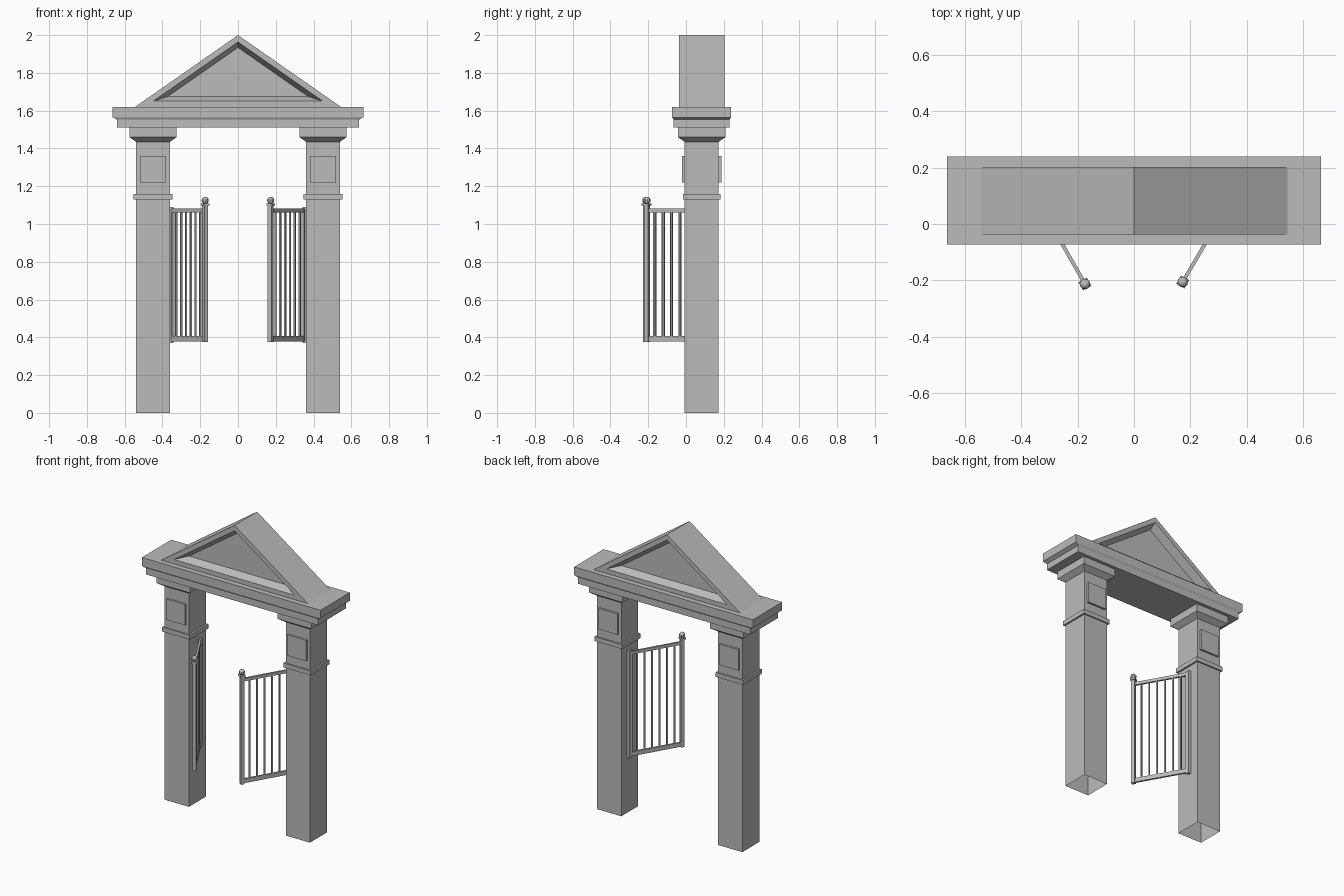
import bpy, bmesh, math
from mathutils import Matrix, Vector

cube = bpy.data.objects.get("Cube")
if cube:
    bpy.data.objects.remove(cube, do_unlink=True)

stone = bpy.data.materials.new("grey stone")
stone.use_nodes = True
GREY = (0.5, 0.5, 0.5, 1)
stone.diffuse_color = GREY
stone.node_tree.nodes["Principled BSDF"].inputs["Base Color"].default_value = GREY

MID_Y = 0.083       # depth centre of the arch
COLUMN_X = 0.45


def add_object(name, bm, matrix=Matrix()):
    bmesh.ops.recalc_face_normals(bm, faces=bm.faces)
    mesh = bpy.data.meshes.new(name)
    bm.to_mesh(mesh)
    bm.free()
    mesh.materials.append(stone)
    obj = bpy.data.objects.new(name, mesh)
    obj.matrix_world = matrix
    bpy.context.collection.objects.link(obj)
    return obj


def box(name, center, size, matrix=Matrix()):
    bm = bmesh.new()
    bmesh.ops.create_cube(bm, size=1)
    bmesh.ops.scale(bm, vec=size, verts=bm.verts)
    bmesh.ops.translate(bm, vec=center, verts=bm.verts)
    return add_object(name, bm, matrix)


def stacked(name, x, levels, open_bottom=False):
    """Rectangular moulding: each level is (half width, half depth, z)."""
    bm = bmesh.new()
    rings = [[bm.verts.new((x + sx * w, MID_Y + sy * d, z))
              for sx, sy in ((-1, -1), (1, -1), (1, 1), (-1, 1))]
             for w, d, z in levels]
    for a, b in zip(rings, rings[1:]):
        for i in range(4):
            j = (i + 1) % 4
            bm.faces.new((a[i], a[j], b[j], b[i]))
    bm.faces.new(rings[-1])
    if not open_bottom:
        bm.faces.new(rings[0][::-1])
    return add_object(name, bm)


# Columns with band, face panels and capital
for side, s in (("left", 1), ("right", -1)):
    x = s * COLUMN_X
    stacked(side + "_column", x, [(0.09, 0.09, 0), (0.09, 0.09, 1.44)], open_bottom=True)
    stacked(side + "_column_band", x, [(0.102, 0.099, 1.13), (0.102, 0.099, 1.16)])
    stacked(side + "_capital", x, [(0.09, 0.09, 1.435), (0.125, 0.126, 1.46),
                                   (0.125, 0.126, 1.51)])
    for face, f in (("front", -1), ("back", 1)):
        box(f"{side}_{face}_panel", (x, MID_Y + f * 0.095, 1.29), (0.14, 0.018, 0.14))

# Lintel with stepped cornice
stacked("lintel", 0, [(0.64, 0.148, 1.51), (0.64, 0.148, 1.552),
                      (0.664, 0.156, 1.565), (0.664, 0.156, 1.62)])

# Pediment with a bevelled recess on both faces
bm = bmesh.new()
ends = [[bm.verts.new((px, MID_Y + dy, pz))
         for px, pz in ((-0.545, 1.62), (0.545, 1.62), (0, 2))]
        for dy in (-0.12, 0.12)]
gables = [bm.faces.new(ends[0]), bm.faces.new(ends[1][::-1])]
for i in range(3):
    j = (i + 1) % 3
    bm.faces.new((ends[0][j], ends[0][i], ends[1][i], ends[1][j]))
bmesh.ops.recalc_face_normals(bm, faces=bm.faces)
bmesh.ops.inset_individual(bm, faces=gables, thickness=0.03, use_even_offset=True)
bmesh.ops.inset_individual(bm, faces=gables, thickness=0.024, depth=-0.05,
                           use_even_offset=True)
add_object("pediment", bm)


# Gate leaves, built along local x from hinge to free post
def gate(side, hinge, tip):
    hinge, tip = Vector(hinge), Vector(tip)
    run = tip - hinge
    length = run.length
    m = Matrix.Translation(hinge) @ Matrix.Rotation(math.atan2(run.y, run.x), 4, "Z")
    name = side + "_gate_"
    box(side + "_hinge_strip", hinge + Vector((0, 0, 0.73)), (0.022, 0.022, 0.72))
    box(name + "hinge_stile", (0.012, 0, 0.73), (0.014, 0.014, 0.7), m)
    box(name + "top_rail", (length / 2, 0, 1.072), (length, 0.013, 0.02), m)
    box(name + "bottom_rail", (length / 2, 0, 0.392), (length, 0.013, 0.028), m)
    bars = 6
    for i in range(1, bars + 1):
        at = length * i / (bars + 1)
        box(f"{name}bar_{i}", (at, 0, 0.73), (0.009, 0.009, 0.67), m)
    box(name + "post", (length, 0, 0.737), (0.023, 0.023, 0.726), m)
    box(name + "post_cap", (length, 0, 1.103), (0.034, 0.034, 0.012), m)
    ball = bmesh.new()
    bmesh.ops.create_uvsphere(ball, u_segments=10, v_segments=8, radius=0.019)
    bmesh.ops.translate(ball, vec=(length, 0, 1.125), verts=ball.verts)
    add_object(name + "finial", ball, m)


gate("left", (0.352, 0.1, 0), (0.173, -0.206, 0))
gate("right", (-0.352, 0.1, 0), (-0.174, -0.213, 0))
